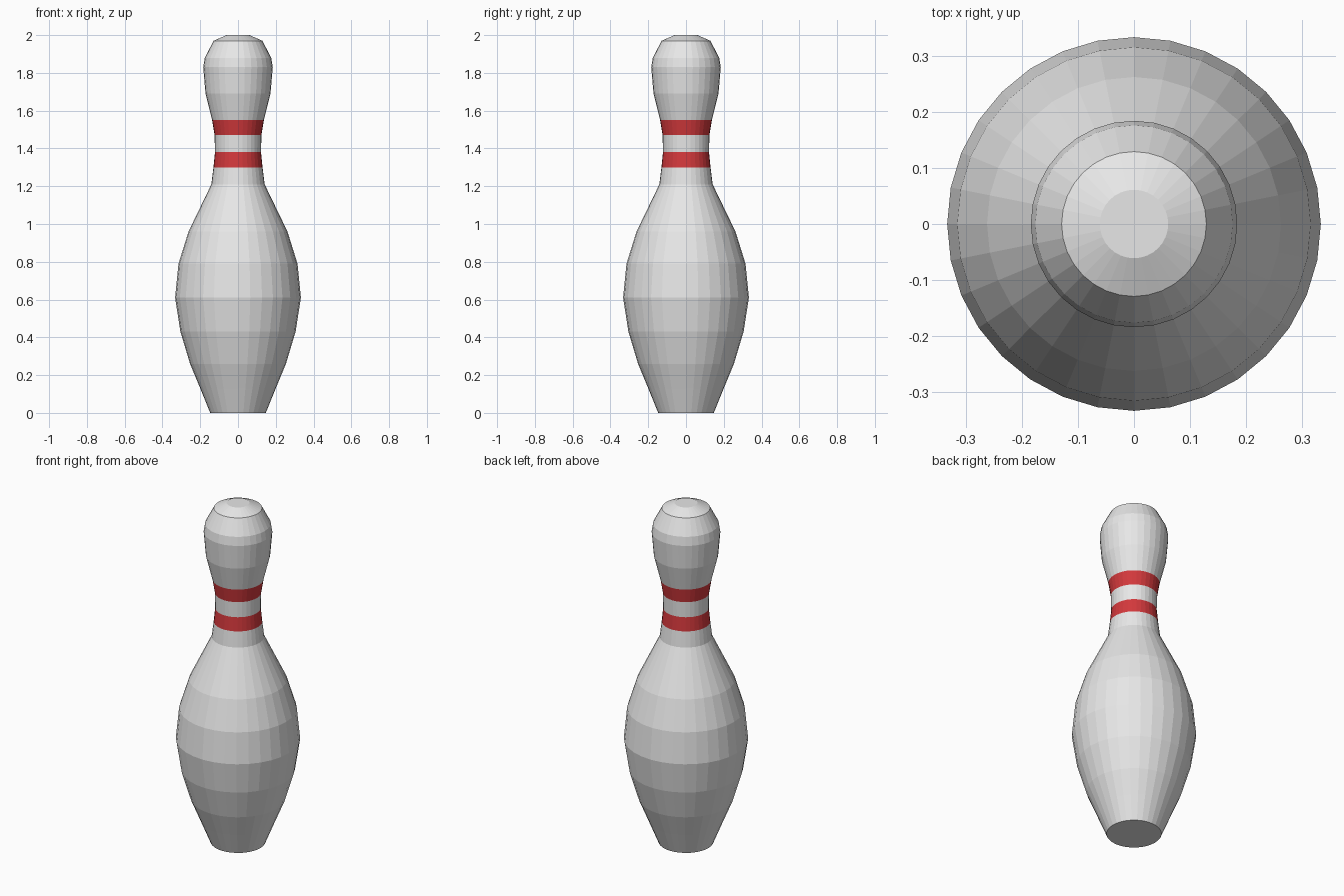
import bpy
import bmesh
from math import cos, sin, tau

cube = bpy.data.objects.get("Cube")
if cube:
    bpy.data.objects.remove(cube, do_unlink=True)


def make_material(name, colour):
    mat = bpy.data.materials.new(name)
    mat.use_nodes = True
    mat.diffuse_color = colour
    mat.node_tree.nodes["Principled BSDF"].inputs["Base Color"].default_value = colour
    return mat


SIDES = 32
# Radius and height up the pin, from foot to crown
PROFILE = [(0.147, 0), (0.2, 0.13), (0.254, 0.26), (0.305, 0.43), (0.333, 0.61),
           (0.315, 0.79), (0.262, 0.96), (0.141, 1.21), (0.13, 1.3), (0.122, 1.38),
           (0.124, 1.47), (0.137, 1.55), (0.172, 1.69), (0.184, 1.83),
           (0.176, 1.88), (0.129, 1.97), (0.061, 2)]
# Height ranges of the two neck stripes
STRIPES = [(1.3, 1.38), (1.47, 1.55)]

# Lathe the body as stacked rings of flat faces
bm = bmesh.new()
rings = [[bm.verts.new((r * cos(tau * i / SIDES), r * sin(tau * i / SIDES), z))
          for i in range(SIDES)] for r, z in PROFILE]
for low, high in zip(rings, rings[1:]):
    for i in range(SIDES):
        j = (i + 1) % SIDES
        bm.faces.new((low[i], low[j], high[j], high[i]))

# Flat foot and crown
bm.faces.new(rings[0][::-1])
bm.faces.new(rings[-1])

# Neck stripes by height
for face in bm.faces:
    z = face.calc_center_median().z
    face.material_index = int(any(a < z < b for a, b in STRIPES))

mesh = bpy.data.meshes.new("pin_body")
bm.to_mesh(mesh)
bm.free()
mesh.materials.append(make_material("white", (0.8, 0.8, 0.8, 1)))
mesh.materials.append(make_material("stripe red", (0.65, 0.04, 0.045, 1)))
bpy.context.collection.objects.link(bpy.data.objects.new("pin_body", mesh))
